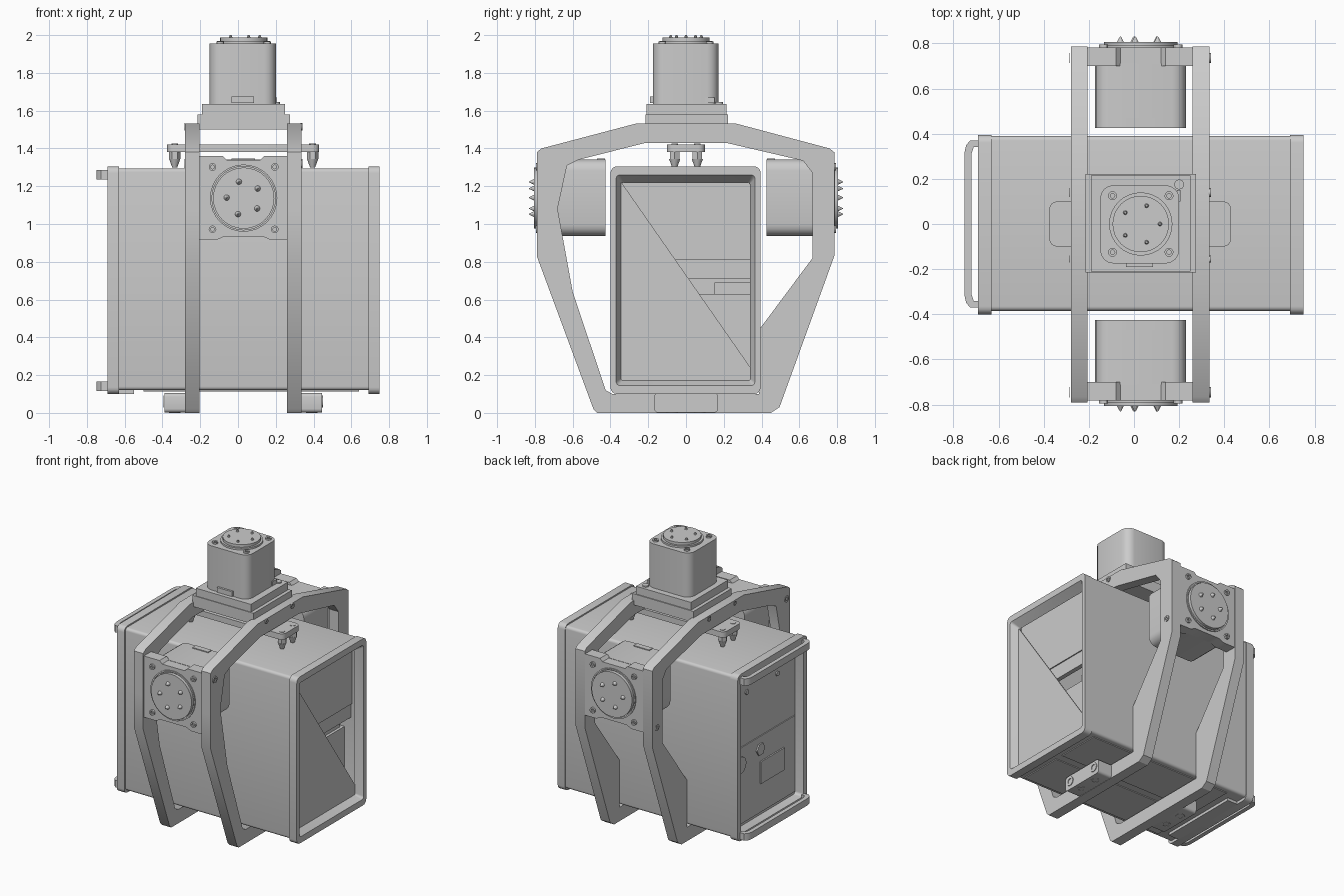
import bpy, bmesh, math
from mathutils import Vector

cube = bpy.data.objects.get("Cube")
if cube:
    bpy.data.objects.remove(cube, do_unlink=True)

grey = bpy.data.materials.new("machined_grey")
grey.use_nodes = True
grey.diffuse_color = (0.6, 0.6, 0.6, 1)
grey.node_tree.nodes["Principled BSDF"].inputs["Base Color"].default_value = (0.6, 0.6, 0.6, 1)
CX = 0.03  # middle of the yoke and motors
parts = []


def place(u, v, a, axis):
    """Put a 2D profile point (u, v) at height a along an axis."""
    return {"x": (a, u, v), "y": (u, a, v), "z": (u, v, a)}[axis]


def finish(name, bm):
    bmesh.ops.recalc_face_normals(bm, faces=bm.faces)
    mesh = bpy.data.meshes.new(name)
    bm.to_mesh(mesh)
    bm.free()
    mesh.materials.append(grey)
    ob = bpy.data.objects.new(name, mesh)
    bpy.context.collection.objects.link(ob)
    parts.append(ob)
    return ob


def prism(name, pts, axis, a0, a1, tip=1.0):
    """Extrude a profile; tip scales the far end."""
    bm = bmesh.new()
    mid = sum((Vector(p) for p in pts), Vector((0, 0))) / len(pts)
    far = [mid + (Vector(p) - mid) * tip for p in pts]
    lo = [bm.verts.new(place(*p, a0, axis)) for p in pts]
    hi = [bm.verts.new(place(*p, a1, axis)) for p in far]
    bm.faces.new(lo)
    bm.faces.new(hi)
    for i in range(len(pts)):
        j = (i + 1) % len(pts)
        bm.faces.new((lo[i], lo[j], hi[j], hi[i]))
    return finish(name, bm)


def ring(name, outer, inner, axis, a0, a1, inner_far=None):
    """Extrude the band between two matched loops; inner_far flares the opening."""
    bm = bmesh.new()
    loops = [[bm.verts.new(place(*p, a, axis)) for p in pts]
             for pts, a in ((outer, a0), (outer, a1), (inner_far or inner, a1), (inner, a0))]
    for k in range(4):
        a, b = loops[k], loops[(k + 1) % 4]
        for i in range(len(outer)):
            j = (i + 1) % len(outer)
            bm.faces.new((a[i], a[j], b[j], b[i]))
    return finish(name, bm)


def rrect(u0, u1, v0, v1, r, n=4):
    pts = []
    corners = ((u1 - r, v1 - r), (u0 + r, v1 - r), (u0 + r, v0 + r), (u1 - r, v0 + r))
    for k, (cu, cv) in enumerate(corners):
        for i in range(n + 1):
            t = math.pi / 2 * (k + i / n)
            pts.append((cu + r * math.cos(t), cv + r * math.sin(t)))
    return pts


def disc(u, v, r, n=32):
    return [(u + r * math.cos(math.tau * i / n), v + r * math.sin(math.tau * i / n)) for i in range(n)]


def box(name, x0, x1, y0, y1, z0, z1):
    return prism(name, [(x0, y0), (x1, y0), (x1, y1), (x0, y1)], "z", z0, z1)


# Hollow housing with an end frame at each side
ring("housing_shell", rrect(-.385, .39, .12, 1.295, .02), rrect(-.36, .36, .15, 1.265, .02), "x", -.66, .70)
frame = rrect(-.4, .395, .1, 1.305, .035)
ring("rear_end_frame", frame, rrect(-.36, .355, .15, 1.26, .02), "x", -.69, -.63)
ring("window_end_frame", frame, rrect(-.34, .338, .175, 1.22, .01), "x", .69, .75, rrect(-.37, .365, .145, 1.26, .02))
prism("window_pane", [(-.345, 1.225), (-.345, .17), (.345, .17), (.345, .235)], "x", .69, .698)

# Rear panel set back in its frame, with covers and connectors
box("rear_panel", -.62, -.595, -.365, .365, .14, 1.27)
box("rear_lower_cover", -.627, -.62, -.35, .35, .17, .72)
box("rear_upper_cover", -.625, -.62, -.35, .35, .725, 1.25)
box("rear_socket", -.637, -.627, -.22, .05, .38, .54)
prism("rear_hex_fitting", disc(.05, .63, .045, 6), "x", -.637, -.627)
prism("rear_round_fitting", disc(.28, .60, .06), "x", -.637, -.627)
for y in (-.15, .2):
    prism("rear_panel_screw", disc(y, 1.1, .018, 12), "x", -.633, -.62)

# Backing walls behind the window, with a slot between them
box("window_upper_wall", .62, .66, -.362, .362, .81, 1.27)
box("window_middle_wall", .62, .652, -.362, .362, .71, .81)
box("window_lower_wall", .56, .60, -.362, .362, .14, .63)
box("window_slot_floor", .35, .60, -.362, .362, .61, .63)
box("window_slot_back", .33, .35, -.362, .362, .61, .81)
box("window_slot_block", .4, .58, .15, .34, .63, .69)

# U shaped handles on the rear end
for name, z in (("top_handle", 1.26), ("bottom_handle", .14)):
    prof = [(-.685, -.37), (-.725, -.37), (-.743, -.35), (-.75, -.32), (-.75, .32), (-.743, .35), (-.725, .37), (-.685, .37),
            (-.685, .34), (-.71, .34), (-.72, .31), (-.72, -.31), (-.71, -.34), (-.685, -.34)]
    prism(name, prof, "z", z - .025, z + .025)

# Plates under the housing
box("bottom_rear_plate", -.64, -.55, -.3, .3, .1, .125)
for y in (-.19, .19):
    box("bottom_cover", -.5, .64, y - .16, y + .16, .114, .122)

# Yoke: two matching plates around the housing
outer = [(-.47, 0), (-.49, .02), (-.79, .83), (-.79, 1.08), (-.79, 1.38), (-.765, 1.4), (-.26, 1.533),
         (.26, 1.533), (.76, 1.4), (.785, 1.38), (.785, .83), (.495, .03), (.45, 0)]
inner = [(-.39, .1), (-.425, .12), (-.6, .64), (-.68, 1.08), (-.63, 1.31), (-.57, 1.34), (-.22, 1.428),
         (.22, 1.428), (.62, 1.335), (.67, 1.27), (.67, .82), (.387, .44), (.387, .1)]
for side, a0, a1, out in (("right", -.28, -.205, -1), ("left", .26, .335, 1)):
    ring(side + "_yoke_plate", outer, inner, "x", a0, a1)
    face = a1 if out > 0 else a0
    for y, z, r in ((-.745, 1.32, .024), (.735, .955, .022), (-.155, 1.515, .016), (.14, 1.515, .02)):
        ring(side + "_yoke_bolt", disc(y, z, r, 16), disc(y, z, r * .5, 16), "x", face - .004, face + .006 * out)

    # Foot block with bolt rings, and the hanger bar feet
    far = face + .11 * out
    prism(side + "_foot", rrect(-.168, .17, .002, .105, .02), "x", min(face, far), max(face, far))
    for y in (-.12, .12):
        ring(side + "_foot_bolt", disc(y, .06, .032, 20), disc(y, .06, .018, 20), "x", far - .002, far + .005 * out)
        x = face + .055 * out
        ring(side + "_foot_hole", disc(x, y * .6, .03, 20), disc(x, y * .6, .02, 20), "z", 0, .004)
    x = CX + .365 * out
    for y in (-.06, .06):
        prism(side + "_hanger_nut", disc(x, y, .03, 6), "z", 1.345, 1.385)
        prism(side + "_hanger_tip", disc(x, y, .03, 12), "z", 1.345, 1.30, .45)
        prism(side + "_hanger_bolt_head", disc(x, y, .018, 12), "z", 1.42, 1.425)
prism("hanger_bar", rrect(-.375, .43, -.1, .1, .035), "z", 1.38, 1.422)

# Stepped saddle on top of the yoke
box("saddle_base", -.215, .275, -.215, .222, 1.5, 1.58)
box("saddle_step", -.19, .25, -.21, .215, 1.58, 1.636)
prism("saddle_pin", disc(.2, .175, .022, 16), "z", 1.63, 1.645)


def bolts(name, axis, cu, cv, reach, a0, a1):
    for su in (-1, 1):
        for sv in (-1, 1):
            u, v = cu + su * reach, cv + sv * reach
            ring(name, disc(u, v, .02, 12), disc(u, v, .01, 12), axis, a0, a1)


# Top motor
prism("top_motor_body", rrect(-.15, .2, -.175, .172, .06), "z", 1.63, 1.955)
ring("top_motor_collar", disc(CX, 0, .14), disc(CX, 0, .12), "z", 1.955, 1.968)
prism("top_motor_cap", disc(CX, 0, .125), "z", 1.95, 1.987)
bolts("top_motor_bolt", "z", CX, 0, .125, 1.952, 1.966)
for i in range(5):
    t = math.tau * i / 5
    prism("top_cap_screw", disc(CX + .085 * math.cos(t), .085 * math.sin(t), .012, 8), "z", 1.98, 2.0, .4)
box("top_motor_connector", -.035, .085, -.19, -.17, 1.64, 1.675)
box("top_motor_side_tab", .19, .207, .1, .15, 1.64, 1.67)

# Side motors, mirrored front and back
for side, s in (("front", -1), ("back", 1)):
    zc = 1.137
    prism(side + "_motor_body", rrect(-.172, .23, .937, 1.342, .06), "y", s * .425, s * .71)
    prof = [(-.207, .917), (-.11, .917), (-.07, .935), (.13, .935), (.17, .917), (.267, .917), (.267, 1.36),
            (.14, 1.36), (.12, 1.34), (-.06, 1.34), (-.08, 1.36), (-.207, 1.36)]
    prism(side + "_motor_mount", prof, "y", s * .70, s * .782)
    ring(side + "_motor_collar", disc(CX, zc, .178), disc(CX, zc, .168), "y", s * .77, s * .79)
    prism(side + "_motor_cap", disc(CX, zc, .162), "y", s * .77, s * .805)
    bolts(side + "_mount_bolt", "y", CX, zc, .165, s * .78, s * .795)
    for i in range(5):
        t = math.tau * i / 5 + .6
        prism(side + "_cap_screw", disc(CX + .09 * math.cos(t), zc + .09 * math.sin(t), .018, 10), "y", s * .8, s * .83, .15)
    box(side + "_motor_connector", -.035, .09, min(s * .43, s * .47), max(s * .43, s * .47), 1.335, 1.348)

# Keep hard edges, smooth the round parts
bpy.ops.object.select_all(action="DESELECT")
for ob in parts:
    ob.select_set(True)
bpy.context.view_layer.objects.active = parts[0]
bpy.ops.object.shade_smooth_by_angle(angle=math.radians(30))
